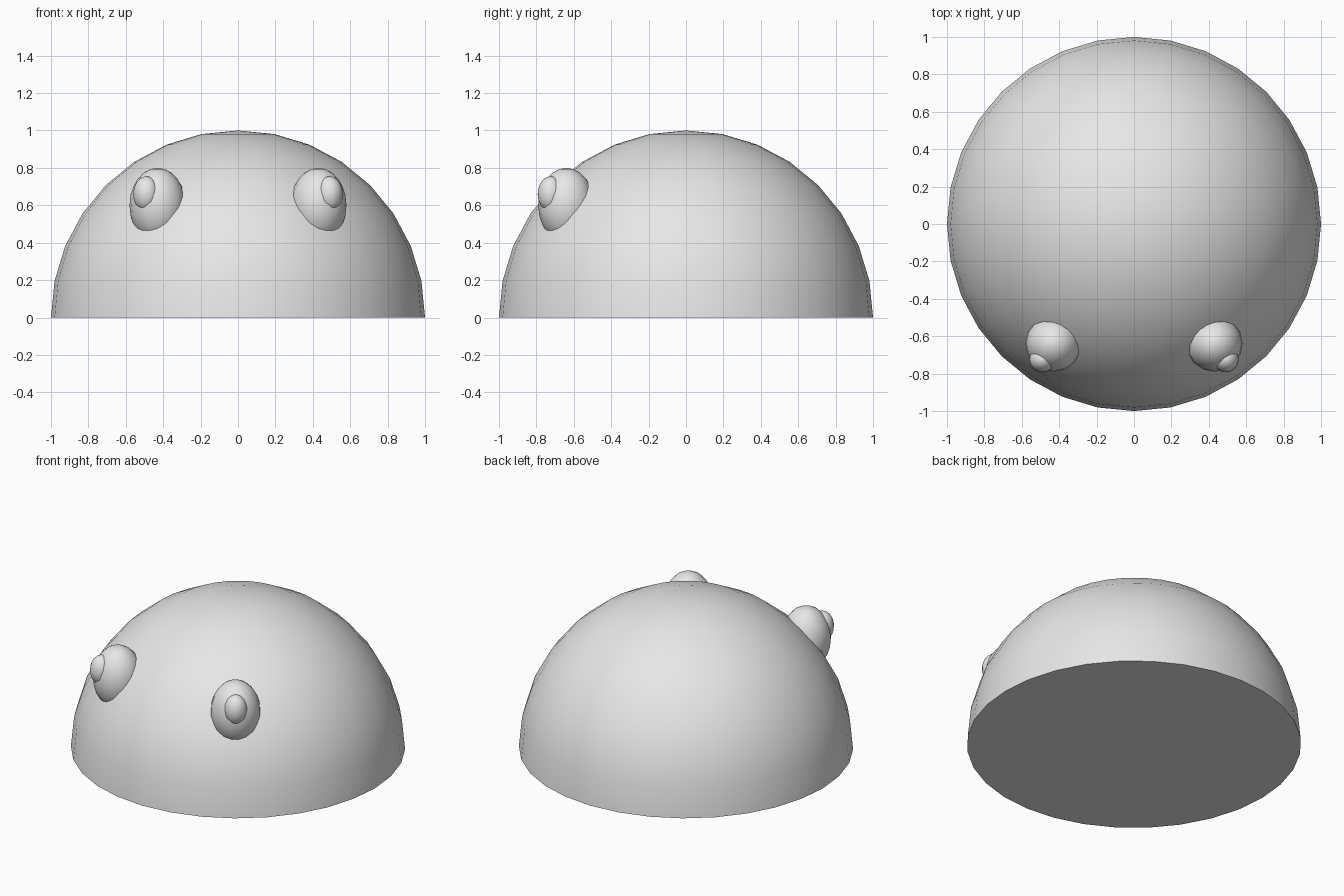
import bpy
import bmesh

cube = bpy.data.objects.get("Cube")
if cube:
    bpy.data.objects.remove(cube, do_unlink=True)

# Single plain grey material
GREY = (0.8, 0.8, 0.8, 1.0)
grey = bpy.data.materials.new("plain grey")
grey.use_nodes = True
grey.diffuse_color = GREY
grey.node_tree.nodes["Principled BSDF"].inputs["Base Color"].default_value = GREY


def ellipsoid(name, centre, radii, segments, rings, half=False):
    """Smooth scaled sphere; half keeps the upper part with a flat base."""
    bm = bmesh.new()
    bmesh.ops.create_uvsphere(bm, u_segments=segments, v_segments=rings, radius=1)
    if half:
        lower = [v for v in bm.verts if v.co.z < -0.001]
        bmesh.ops.delete(bm, geom=lower, context='VERTS')
        rim = [e for e in bm.edges if e.is_boundary]
        bmesh.ops.contextual_create(bm, geom=rim)
        bmesh.ops.recalc_face_normals(bm, faces=bm.faces)
    bmesh.ops.scale(bm, vec=radii, verts=bm.verts)
    mesh = bpy.data.meshes.new(name)
    bm.to_mesh(mesh)
    bm.free()
    mesh.materials.append(grey)
    obj = bpy.data.objects.new(name, mesh)
    obj.location = centre
    bpy.context.collection.objects.link(obj)
    bpy.ops.object.select_all(action='DESELECT')
    obj.select_set(True)
    bpy.context.view_layer.objects.active = obj
    bpy.ops.object.shade_smooth_by_angle()
    return obj


# Half-sphere body with a closed flat underside
ellipsoid("dome_body", (0, 0, 0), (1, 1, 1), 32, 16, half=True)

# Upright oval eyes with raised pupils, mirrored across x
for side, s in (("left", 1), ("right", -1)):
    ellipsoid(side + "_eye", (s * 0.43, -0.64, 0.60), (0.15, 0.15, 0.2), 16, 12)
    ellipsoid(side + "_pupil", (s * 0.49, -0.723, 0.66), (0.07, 0.07, 0.095), 16, 12)
